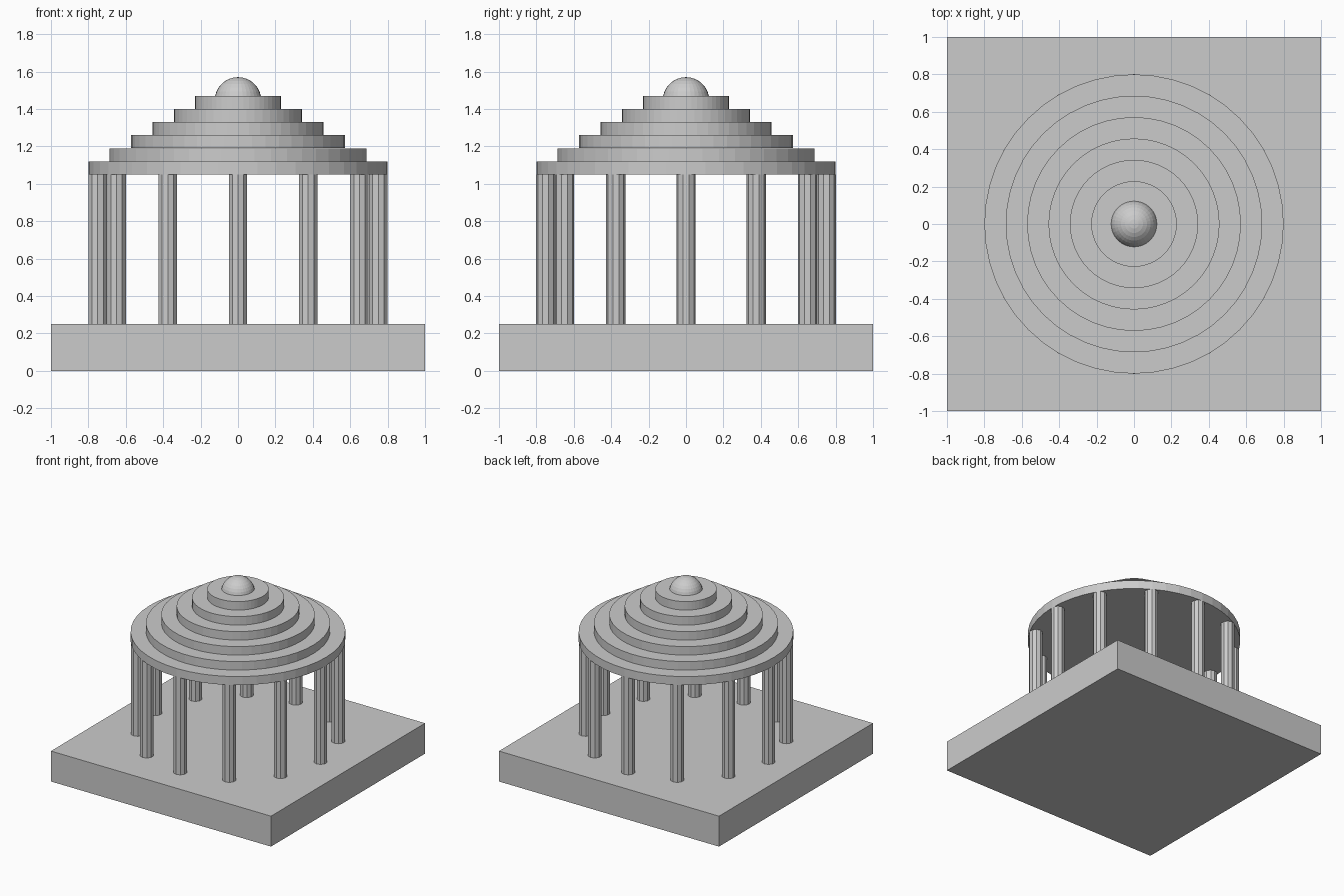
import bpy
from math import sin, cos, pi

if "Cube" in bpy.data.objects:
    bpy.data.objects.remove(bpy.data.objects["Cube"])


def cylinder(name, radius, z0, z1, sides, x=0, y=0, turn=0):
    bpy.ops.mesh.primitive_cylinder_add(vertices=sides, radius=radius, depth=z1 - z0,
                                        location=(x, y, (z0 + z1) / 2), rotation=(0, 0, turn))
    bpy.context.object.name = name


# Square base
bpy.ops.mesh.primitive_cube_add(size=1, location=(0, 0, 0.125))
base = bpy.context.object
base.name = "base"
base.scale = (2, 2, 0.25)

# Ring of faceted columns
for i in range(12):
    a = i * pi / 6
    cylinder(f"column_{i + 1}", 0.052, 0.25, 1.05, 10, 0.75 * cos(a), 0.75 * sin(a))

# Stepped round roof
for i in range(6):
    z = 1.05 + 0.07 * i
    cylinder(f"roof_tier_{i + 1}", 0.8 * (7 - i) / 7, z, z + 0.07, 48)

# Ball on top
bpy.ops.mesh.primitive_uv_sphere_add(segments=32, ring_count=16, radius=0.125,
                                     location=(0, 0, 1.445))
bpy.context.object.name = "finial_ball"
